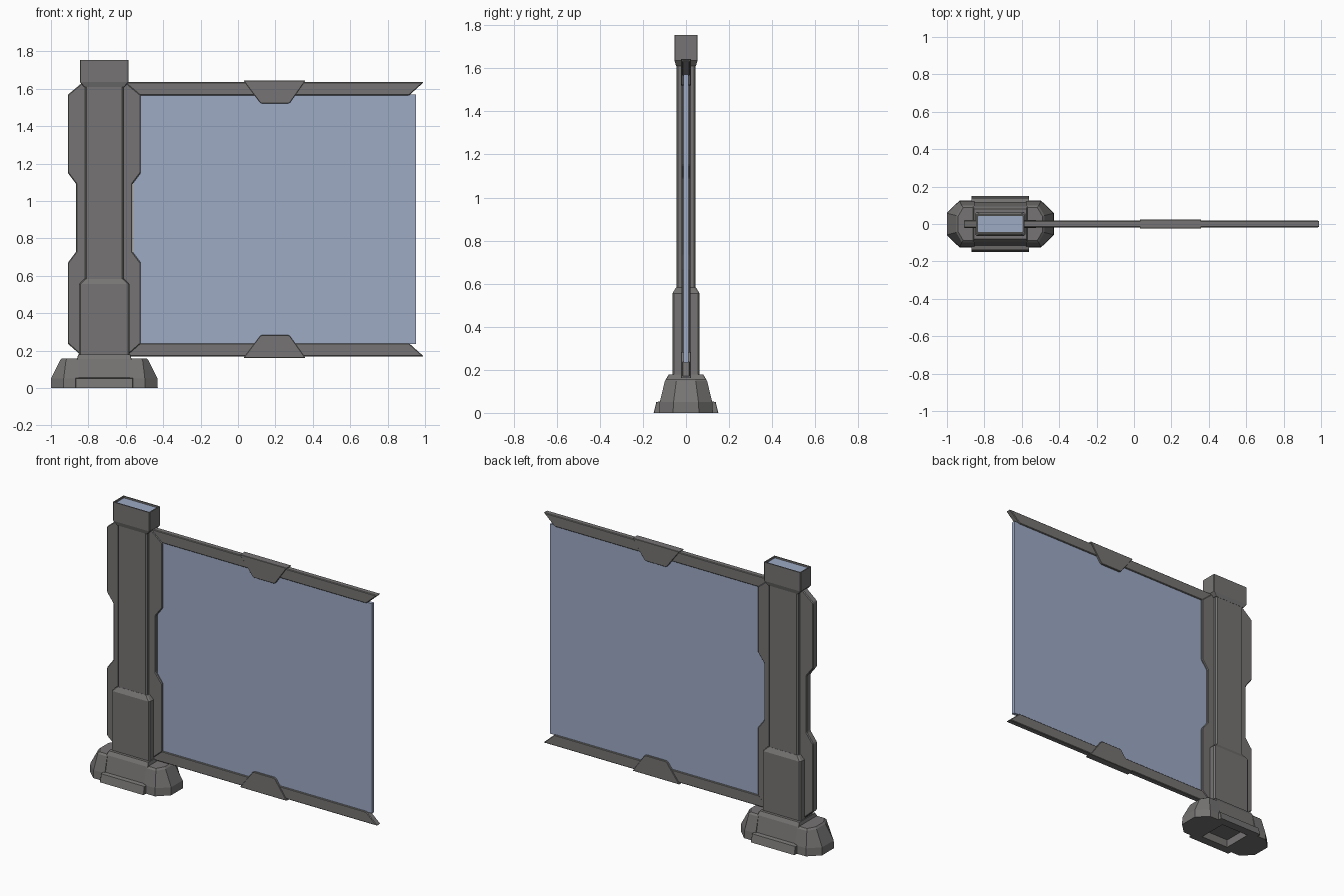
import bpy
import bmesh

cube = bpy.data.objects.get("Cube")
if cube:
    bpy.data.objects.remove(cube, do_unlink=True)

POST_X = -0.715   # centre line of the post
MID_Z = 0.902     # mid height of the panel


def material(name, colour):
    mat = bpy.data.materials.new(name)
    mat.use_nodes = True
    mat.diffuse_color = colour
    mat.node_tree.nodes["Principled BSDF"].inputs["Base Color"].default_value = colour
    return mat


GREY = material("dark grey metal", (0.18, 0.175, 0.172, 1))
BLUE = material("pale blue glass", (0.34, 0.405, 0.56, 1))


def loft(name, rings, mat=GREY, bevel=0, recess=None):
    """Skin matching rings of points; recess = (top or bottom, inset, depth)."""
    bm = bmesh.new()
    loops = [[bm.verts.new(p) for p in ring] for ring in rings]
    n = len(loops[0])
    for low, high in zip(loops, loops[1:]):
        for i in range(n):
            j = (i + 1) % n
            bm.faces.new((low[i], low[j], high[j], high[i]))
    caps = {"bottom": bm.faces.new(loops[0][::-1]), "top": bm.faces.new(loops[-1])}
    bmesh.ops.recalc_face_normals(bm, faces=bm.faces)
    if recess:
        side, inset, depth = recess
        bmesh.ops.inset_region(bm, faces=[caps[side]], thickness=inset)
        bmesh.ops.inset_region(bm, faces=[caps[side]], thickness=0.002, depth=-depth)
    mesh = bpy.data.meshes.new(name)
    bm.to_mesh(mesh)
    bm.free()
    mesh.materials.append(mat)
    obj = bpy.data.objects.new(name, mesh)
    bpy.context.collection.objects.link(obj)
    if bevel:
        mod = obj.modifiers.new("Chamfer", "BEVEL")
        mod.width = bevel
        mod.segments = 1
        mod.limit_method = "ANGLE"
    return obj


def plate(name, outline, half, mat=GREY, bevel=0):
    """Front outline (x, z) given thickness along y."""
    return loft(name, [[(x, y, z) for x, z in outline] for y in (-half, half)], mat, bevel)


def block(name, levels, cut=0.008, **kw):
    """Stack of chamfered rectangles (half x, half y, z) about the post."""
    rings = []
    for hx, hy, z in levels:
        corner = [(hx, hy - cut), (hx - cut, hy)]
        right = corner + [(-x, y) for x, y in corner[::-1]]
        rings.append([(POST_X + x, y, z) for x, y in right + [(-x, -y) for x, y in right]])
    return loft(name, rings, **kw)


# Post: shaft, lower sleeve and cap with a lit top
block("post_shaft", [(0.104, 0.045, 0.17), (0.104, 0.045, 1.63)])
block("post_sleeve", [(0.135, 0.063, 0.16), (0.135, 0.063, 0.555), (0.106, 0.046, 0.583)])
block("post_cap", [(0.108, 0.046, 1.61), (0.129, 0.053, 1.635), (0.129, 0.053, 1.755)],
      cut=0.003, recess=("top", 0.008, 0.012))
block("cap_light", [(0.118, 0.042, 1.74), (0.118, 0.042, 1.747)], cut=0.002, mat=BLUE)

# Notched fin running up both sides of the post
edge = [(0.13, 0.18), (0.195, 0.237), (0.195, 0.67), (0.15, 0.73),
        (0.15, 1.09), (0.195, 1.15), (0.195, 1.568), (0.115, 1.635)]
fin = [(POST_X + x, z) for x, z in edge] + [(POST_X - x, z) for x, z in edge[::-1]]
plate("post_fin", fin, 0.022, bevel=0.005)

# Glass panel
plate("glass_panel", [(-0.56, 0.235), (0.952, 0.235), (0.952, 1.57), (-0.56, 1.57)], 0.011, BLUE)

# Rails and their clips, mirrored top and bottom
rail = [(-0.64, 1.565), (0.915, 1.565), (0.993, 1.635), (-0.64, 1.635)]
clip = [(0.03, 1.643), (0.118, 1.526), (0.128, 1.521), (0.268, 1.521), (0.278, 1.526), (0.36, 1.643)]
for side in ("top", "bottom"):
    for part, outline, half, bevel in (("rail", rail, 0.018, 0.004), ("clip", clip, 0.024, 0.002)):
        if side == "bottom":
            outline = [(x, 2 * MID_Z - z) for x, z in outline]
        plate(f"{side}_{part}", outline, half, bevel=bevel)

# Base: stepped centre block, hollow underneath
block("base_block", [(0.154, 0.15, 0), (0.153, 0.138, 0.05), (0.152, 0.115, 0.055),
                     (0.146, 0.094, 0.155), (0.14, 0.08, 0.178)],
      cut=0.002, recess=("bottom", 0.06, 0.05))

# Faceted feet on either side of the base
for name, s in (("right_foot", -1), ("left_foot", 1)):
    rings = []
    for outer, shoulder, wide, narrow, z in ((0.286, 0.218, 0.125, 0.06, 0),
                                             (0.285, 0.217, 0.122, 0.058, 0.05),
                                             (0.236, 0.205, 0.098, 0.045, 0.148),
                                             (0.226, 0.198, 0.088, 0.04, 0.158)):
        half = [(0.138, wide), (shoulder, wide), (outer, narrow)]
        ring = half + [(x, -y) for x, y in half[::-1]]
        rings.append([(POST_X + s * x, y, z) for x, y in ring])
    loft(name, rings)
